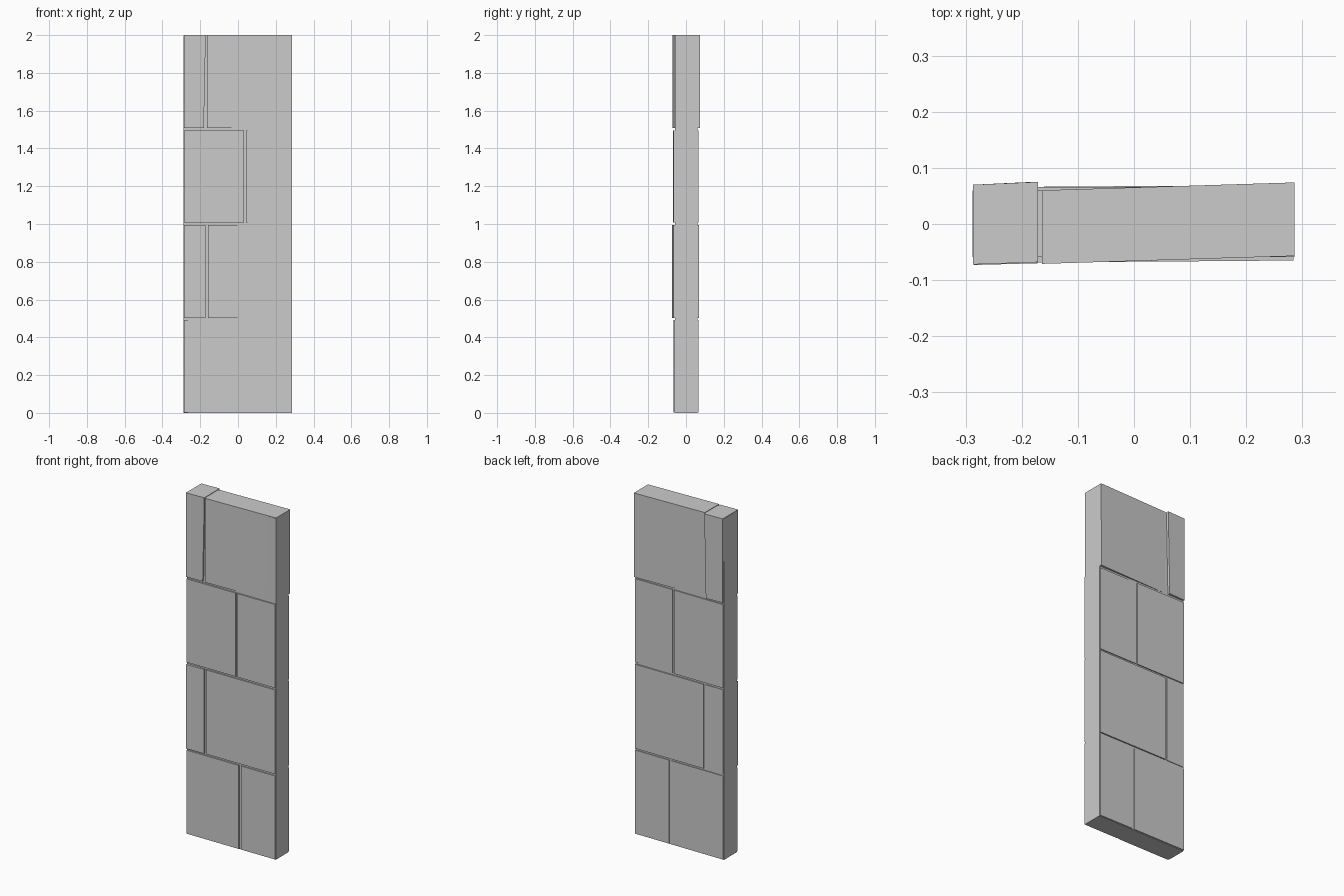
import bpy, bmesh

if "Cube" in bpy.data.objects:
    bpy.data.objects.remove(bpy.data.objects["Cube"])


def block(name, z, left, right, front, back):
    """Hexahedral stone. z=(bottom, top); left/right=x at (bottom, top);
    front/back=y at (left, right) ends."""
    bm = bmesh.new()
    rings = []
    for i in (0, 1):
        corners = [(left[i], front[0]), (right[i], front[1]),
                   (right[i], back[1]), (left[i], back[0])]
        rings.append([bm.verts.new((x, y, z[i])) for x, y in corners])
    low, high = rings
    bm.faces.new(low[::-1])
    bm.faces.new(high)
    for i in range(4):
        j = (i + 1) % 4
        bm.faces.new((low[i], low[j], high[j], high[i]))
    bmesh.ops.recalc_face_normals(bm, faces=bm.faces)
    mesh = bpy.data.meshes.new(name)
    bm.to_mesh(mesh)
    bm.free()
    ob = bpy.data.objects.new(name, mesh)
    bpy.context.collection.objects.link(ob)
    return ob


# Recessed mortar core, slightly wider than the stones
block("mortar_core", (0.0, 1.997), (-0.288, -0.288), (0.286, 0.286),
      (-0.059, -0.059), (0.060, 0.060))

# Regular courses: z range, joint edges, then front/back y of each stone
L, R = -0.285, 0.284
courses = [
    ((0.003, 0.492), (0.050, 0.064),
     ((-0.067, -0.066), (0.065, 0.065)), ((-0.065, -0.064), (0.065, 0.065))),
    ((0.503, 0.996), (-0.172, -0.160),
     ((-0.073, -0.070), (0.063, 0.064)), ((-0.068, -0.065), (0.067, 0.068))),
    ((1.007, 1.496), (0.032, 0.042),
     ((-0.069, -0.067), (0.066, 0.066)), ((-0.067, -0.065), (0.065, 0.066))),
]
for n, (z, (a, b), west, east) in enumerate(courses, 1):
    block(f"course_{n}_left_stone", z, (L, L), (a, a), *west)
    block(f"course_{n}_right_stone", z, (b, b), (R, R), *east)

# Top course: skewed stones, the large one sinking into the core at the front
top = (1.508, 2.0)
block("top_left_stone", top, (-0.286, -0.287), (-0.181, -0.171),
      (-0.072, -0.068), (0.070, 0.075))
block("top_right_stone", top, (-0.164, -0.164), (0.285, 0.286),
      (-0.071, -0.057), (0.060, 0.074))
